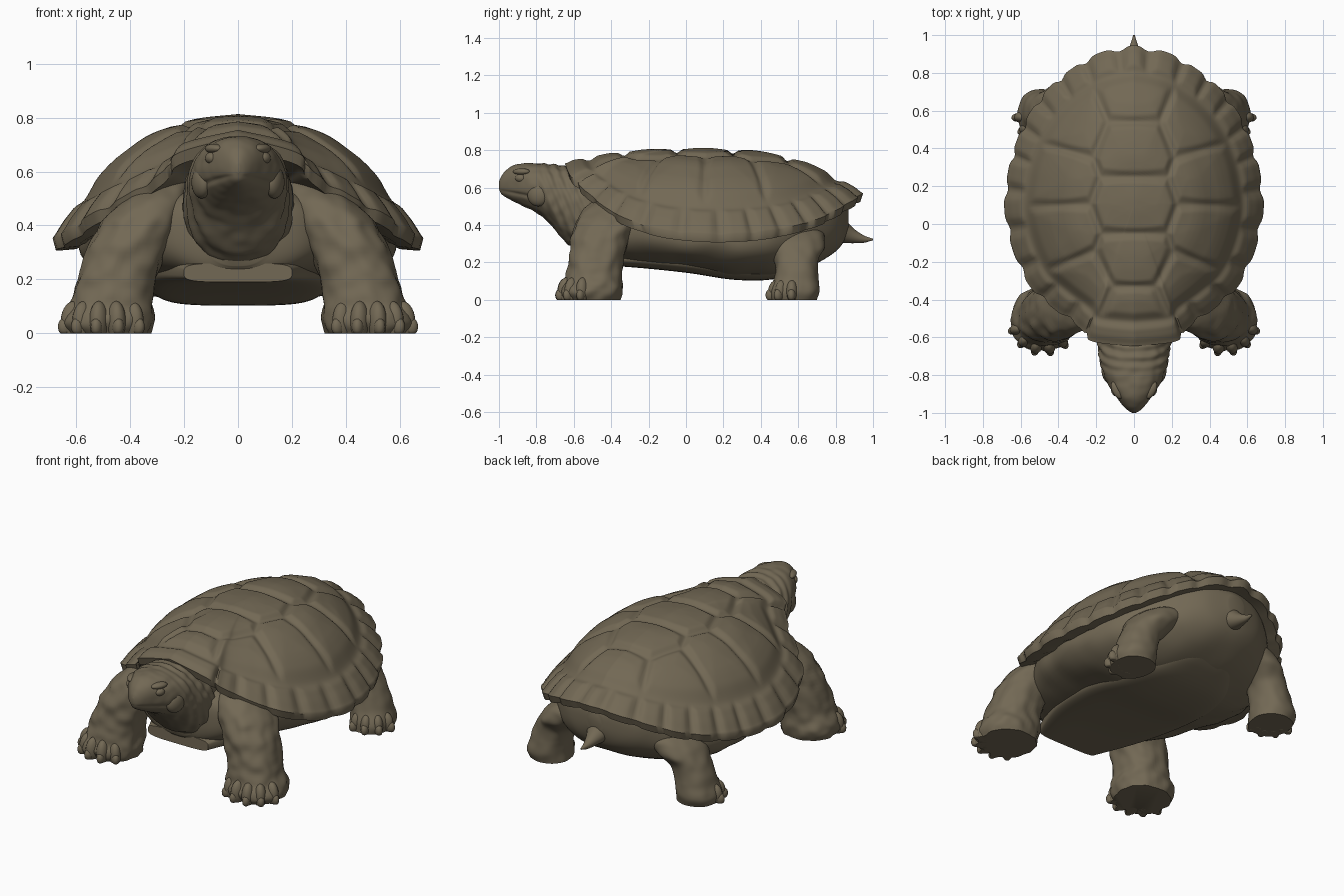
import bpy, bmesh, math
from mathutils import Vector, Matrix, noise

if "Cube" in bpy.data.objects:
    bpy.data.objects.remove(bpy.data.objects["Cube"])

skin = bpy.data.materials.new("olive brown")
skin.diffuse_color = (0.17, 0.14, 0.09, 1)
skin.use_nodes = True
skin.node_tree.nodes["Principled BSDF"].inputs["Base Color"].default_value = skin.diffuse_color


def spline(pts, t):
    """Smooth curve through points of any dimension, t in 0..len-1."""
    i = min(int(t), len(pts) - 2)
    u = t - i
    a, b, c, d = (pts[max(0, min(len(pts) - 1, i + k))] for k in (-1, 0, 1, 2))
    return [0.5 * (2 * q + (r - p) * u + (2 * p - 5 * q + 4 * r - s) * u * u
                   + (3 * q - p - 3 * r + s) * u ** 3)
            for p, q, r, s in zip(a, b, c, d)]


def finish(name, bm, mirror=False):
    for v in bm.verts:
        v.co.z = max(v.co.z, 0.0)
    bmesh.ops.recalc_face_normals(bm, faces=bm.faces[:])
    me = bpy.data.meshes.new(name)
    bm.to_mesh(me)
    bm.free()
    for p in me.polygons:
        p.use_smooth = True
    me.set_sharp_from_angle(angle=math.radians(55))
    me.materials.append(skin)
    ob = bpy.data.objects.new(name, me)
    bpy.context.collection.objects.link(ob)
    if mirror:
        ob.modifiers.new("mirror", 'MIRROR').use_clip = False
    return ob


def skin_rings(name, rings, mirror=False):
    bm = bmesh.new()
    rows = [[bm.verts.new(p) for p in ring] for ring in rings]
    n = len(rows[0])
    for a, b in zip(rows, rows[1:]):
        for j in range(n):
            k = (j + 1) % n
            bm.faces.new((a[j], a[k], b[k], b[j]))
    bm.faces.new(rows[0])
    bm.faces.new(rows[-1])
    return finish(name, bm, mirror)


def loft(name, secs, axis, power=2.0, steps=8, n=64, bump=0.0, freq=14, warp=None, mirror=False):
    """Sections are (x, y, z, radius x, other radius); rings face along axis."""
    rings = []
    for s in range((len(secs) - 1) * steps + 1):
        x, y, z, ra, rb = spline(secs, s / steps)
        ring = []
        for j in range(n):
            a = 2 * math.pi * j / n
            ca, sa = math.cos(a), math.sin(a)
            da = max(ra, .002) * math.copysign(abs(ca) ** (2 / power), ca)
            db = max(rb, .002) * math.copysign(abs(sa) ** (2 / power), sa)
            off = Vector((da, 0, db)) if axis == 'y' else Vector((da, db, 0))
            p = Vector((x, y, z)) + off
            k = 1 + bump * noise.noise(p * freq)
            if warp:
                k += warp(p)
            ring.append(Vector((x, y, z)) + off * k)
        rings.append(ring)
    return skin_rings(name, rings, mirror)


def blobs(name, items, mirror=True):
    """Ellipsoids given as (centre, radii, turn about z)."""
    bm = bmesh.new()
    for c, r, turn in items:
        m = Matrix.Translation(c) @ Matrix.Rotation(turn, 4, 'Z') @ Matrix.Diagonal((*r, 1))
        bmesh.ops.create_uvsphere(bm, u_segments=20, v_segments=14, radius=1, matrix=m)
    return finish(name, bm, mirror)


def span(secs):
    """(y, half width, bottom, top) to loft sections."""
    return [(0, y, (b + t) / 2, w, (t - b) / 2) for y, w, b, t in secs]


# Shell: polar dome over a rim curve, scutes separated by grooves
rim = [(0, -.645, .73), (.22, -.62, .67), (.28, -.555, .60), (.42, -.45, .51), (.55, -.33, .44),
       (.64, -.14, .38), (.685, .08, .355), (.665, .28, .355), (.62, .44, .37), (.55, .59, .40),
       (.45, .72, .44), (.33, .82, .49), (.18, .905, .54), (0, .945, .57)]
dome = [(0, 1), (.28, .96), (.5, .83), (.7, .59), (.82, .36), (.9, .19), (1, 0)]
centres = [(0, y) for y in (-.46, -.2, .1, .4, .68)]
centres += [(sx * x, y) for sx in (1, -1) for x, y in ((.28, -.34), (.40, -.05), (.41, .25), (.33, .54))]
EDGE = .83


def dome_height(r):
    for (a, fa), (b, fb) in zip(dome, dome[1:]):
        if r <= b:
            return fa + (fb - fa) * (r - a) / (b - a)
    return 0


def smooth(v):
    v = max(0, min(1, v))
    return v * v * (3 - 2 * v)


def marginal(t):
    """Distance along the rim to the nearest seam."""
    return 1.5 - t if t < 1 else abs(t - math.floor(t) - .5)


def shell_point(side, t, r):
    x, y, z = spline(rim, t)
    scallop = 1 - .022 * (1 - smooth(marginal(t) / .3)) * smooth((r - .8) / .2)
    px, py = x * r * scallop, .1 + (y - .1) * r * scallop
    h = sum(dome_height(max(0, min(1, r + d))) for d in (-.04, 0, .04)) / 3 if .05 < r < .95 else dome_height(r)
    pz = z + (.795 - z) * h
    if r < EDGE:
        d = sorted(math.hypot(px * side - cx, py - cy) for cx, cy in centres)
        e = min(d[1] - d[0], (EDGE - r) * .9)
        lift = .018 * smooth(e / .07) + .008 * smooth(e / .25)
    else:
        e = min(marginal(t) * .16, (r - EDGE) * .7)
        lift = .018 * smooth(e / .04) * (1 - smooth((r - .93) / .07) * .6)
    k = 1 + lift * .35
    return (side * px * k, .1 + (py - .1) * k, pz + lift - .008)


HALF = 130
loop = [(1, 13 * i / HALF) for i in range(HALF)] + [(-1, 13 * (HALF - i) / HALF) for i in range(HALF)]
rings = [[shell_point(s, t, .015 + .985 * k / 70) for s, t in loop] for k in range(71)]
for r, drop, mix in ((.985, .045, 0), (.9, .04, 0), (.6, .04, .5), (.1, .04, 1)):
    ring = []
    for s, t in loop:
        x, y, z = spline(rim, t)
        q = r * (1 - .022 * (1 - smooth(marginal(t) / .3)))
        ring.append((s * x * q, .1 + (y - .1) * q, (z - drop) * (1 - mix) + .5 * mix))
    rings.append(ring)
skin_rings("shell", rings)

# Body under the shell and flat belly plate
loft("body", span([(-.58, .12, .25, .5), (-.52, .28, .21, .54), (-.3, .46, .19, .54), (0, .57, .16, .54),
                   (.25, .58, .12, .54), (.45, .53, .12, .54), (.62, .43, .16, .57), (.75, .31, .22, .57),
                   (.83, .19, .29, .55), (.87, .05, .38, .5)]), 'y', power=2.4, bump=.03, freq=7)
loft("belly_plate", span([(-.57, .2, .19, .26), (-.3, .3, .175, .3), (0, .34, .145, .3), (.25, .32, .108, .3),
                          (.45, .28, .108, .3), (.6, .2, .15, .3), (.7, .1, .2, .3)]), 'y', power=4)


# Head and wrinkled neck
def head_detail(p):
    if p.y < -.83:
        mouth = .585 + (p.y + 1) * -.2
        return -.07 * math.exp(-((p.z - mouth) / .009) ** 2)
    fade = smooth((p.y + .83) / .1)
    return .022 * fade * math.sin(p.y * 120 + p.z * 50)


loft("head_and_neck", span([(-.42, .17, .26, .66), (-.52, .20, .25, .69), (-.60, .2, .28, .705),
                            (-.67, .187, .335, .72), (-.73, .18, .41, .725), (-.80, .158, .465, .73),
                            (-.86, .13, .495, .73), (-.92, .09, .525, .72), (-.965, .055, .55, .69),
                            (-.99, .028, .57, .655), (-1.0, .008, .595, .63)]),
     'y', power=2.15, n=96, bump=.03, freq=22, warp=head_detail)
blobs("eyes", [((.098, -.885, .65), (.022, .03, .022), -.5)])
blobs("brows", [((.09, -.88, .685), (.026, .05, .018), -.5)])
blobs("cheeks", [((.135, -.79, .56), (.035, .06, .06), -.3)])
blobs("beak_tip", [((0, -.975, .595), (.022, .02, .032), 0)], mirror=False)

# Legs and toes
loft("front_legs", [(.48, -.50, 0, .155, .15), (.48, -.505, .05, .17, .165), (.465, -.49, .13, .152, .15),
                    (.435, -.475, .25, .145, .148), (.38, -.44, .38, .145, .16), (.31, -.39, .49, .12, .15),
                    (.25, -.33, .56, .07, .1)], 'z', power=2.3, bump=.08, freq=17, mirror=True)
loft("hind_legs", [(.49, .575, 0, .115, .125), (.495, .58, .05, .12, .13), (.48, .59, .12, .112, .118),
                   (.45, .59, .2, .11, .115), (.38, .585, .28, .135, .155), (.30, .56, .36, .14, .17),
                   (.24, .52, .42, .09, .12)], 'z', power=2.2, bump=.06, freq=15, mirror=True)


def toes(name, cx, cy, reach, angles, size):
    items = []
    for deg in angles:
        a = math.radians(deg)
        items.append(((cx + reach * math.cos(a), cy + reach * math.sin(a), .045), size, a))
        far = reach + size[0] * .65
        items.append(((cx + far * math.cos(a), cy + far * math.sin(a), .025), (.03, .022, .035), a))
    blobs(name, items)


toes("front_toes", .48, -.505, .135, (-130, -102, -75, -48, -20), (.052, .036, .075))
toes("hind_toes", .495, .575, .095, (-110, -75, -40, -5), (.045, .032, .06))

# Tail
loft("tail", [(0, .74, .43, .12, .11), (0, .82, .385, .08, .08), (0, .89, .345, .042, .042),
              (0, .95, .325, .02, .02), (0, 1.0, .323, .004, .004)], 'y', n=32, bump=.03)
